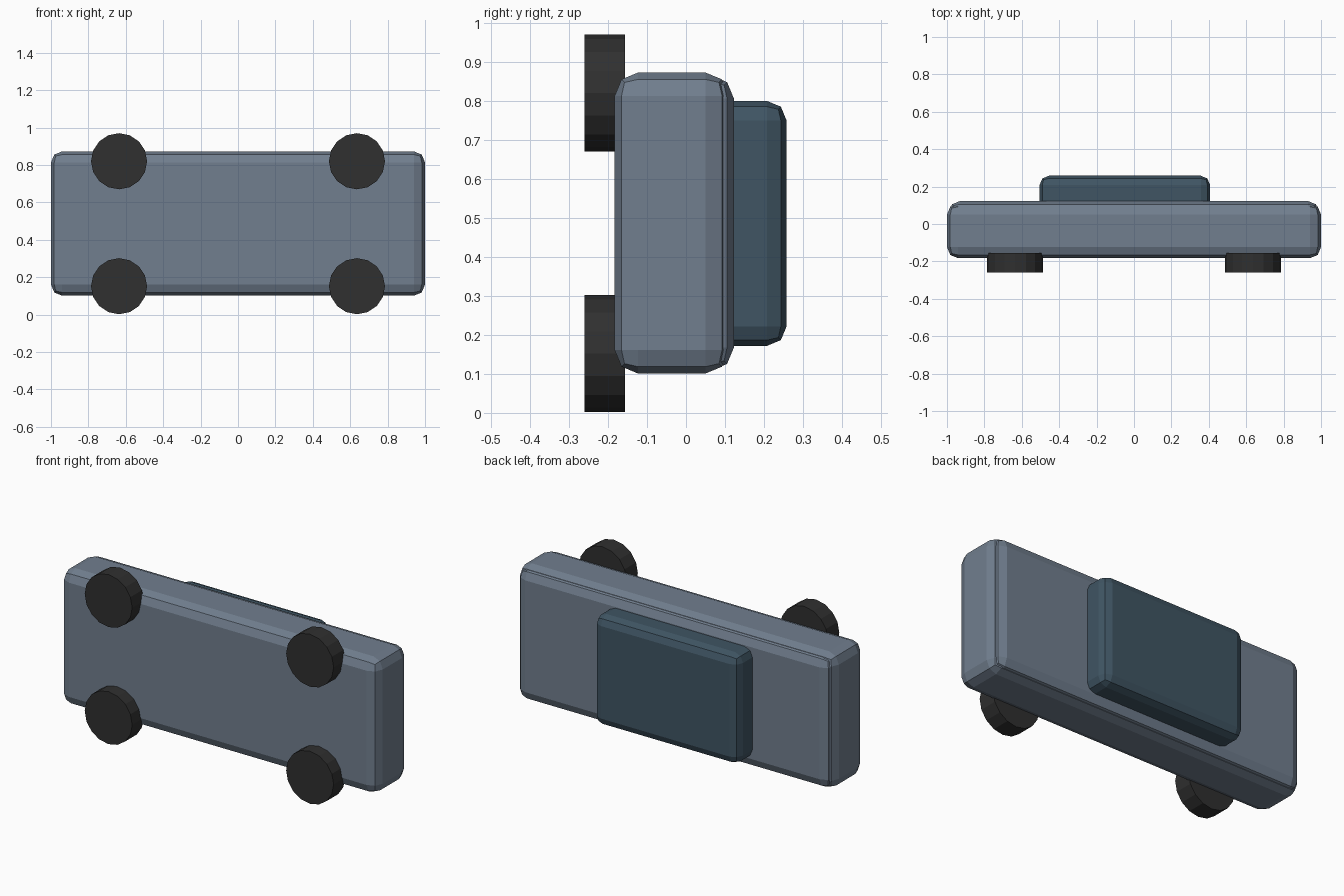
import bpy
import math

if "Cube" in bpy.data.objects:
    bpy.data.objects.remove(bpy.data.objects["Cube"])


def material(name, rgb):
    m = bpy.data.materials.new(name)
    m.diffuse_color = (*rgb, 1)
    m.use_nodes = True
    m.node_tree.nodes["Principled BSDF"].inputs["Base Color"].default_value = m.diffuse_color
    return m


BODY = material("slate_blue", (0.165, 0.21, 0.272))
CABIN = material("dark_blue_glass", (0.05, 0.09, 0.125))
TYRE = material("tyre_black", (0.029, 0.029, 0.029))


def rounded_box(name, x, y, z, bevel, mat):
    """Box spanning the given (min, max) ranges with two-step bevelled edges."""
    spans = (x, y, z)
    bpy.ops.mesh.primitive_cube_add(size=1, location=[sum(s) / 2 for s in spans])
    ob = bpy.context.object
    ob.name = name
    ob.scale = [s[1] - s[0] for s in spans]
    bpy.ops.object.transform_apply(location=False, rotation=False, scale=True)
    ob.data.materials.append(mat)
    mod = ob.modifiers.new("bevel", "BEVEL")
    mod.width = bevel
    mod.segments = 2
    return ob


# Main body, slightly inset upper deck, and cabin
rounded_box("body", (-1.0, 1.0), (-0.183, 0.11), (0.101, 0.873), 0.06, BODY)
rounded_box("deck", (-0.99, 0.99), (-0.1, 0.123), (0.108, 0.866), 0.06, BODY)
rounded_box("cabin", (-0.505, 0.407), (0.0, 0.258), (0.172, 0.8), 0.05, CABIN)

# Four wheels
for x_name, x in (("rear", -0.636), ("front", 0.636)):
    for z_name, z in (("lower", 0.152), ("upper", 0.82)):
        bpy.ops.mesh.primitive_cylinder_add(
            vertices=16, radius=0.15, depth=0.104,
            location=(x, -0.208, z), rotation=(math.pi / 2, 0, 0))
        wheel = bpy.context.object
        wheel.name = f"wheel_{x_name}_{z_name}"
        wheel.data.materials.append(TYRE)
